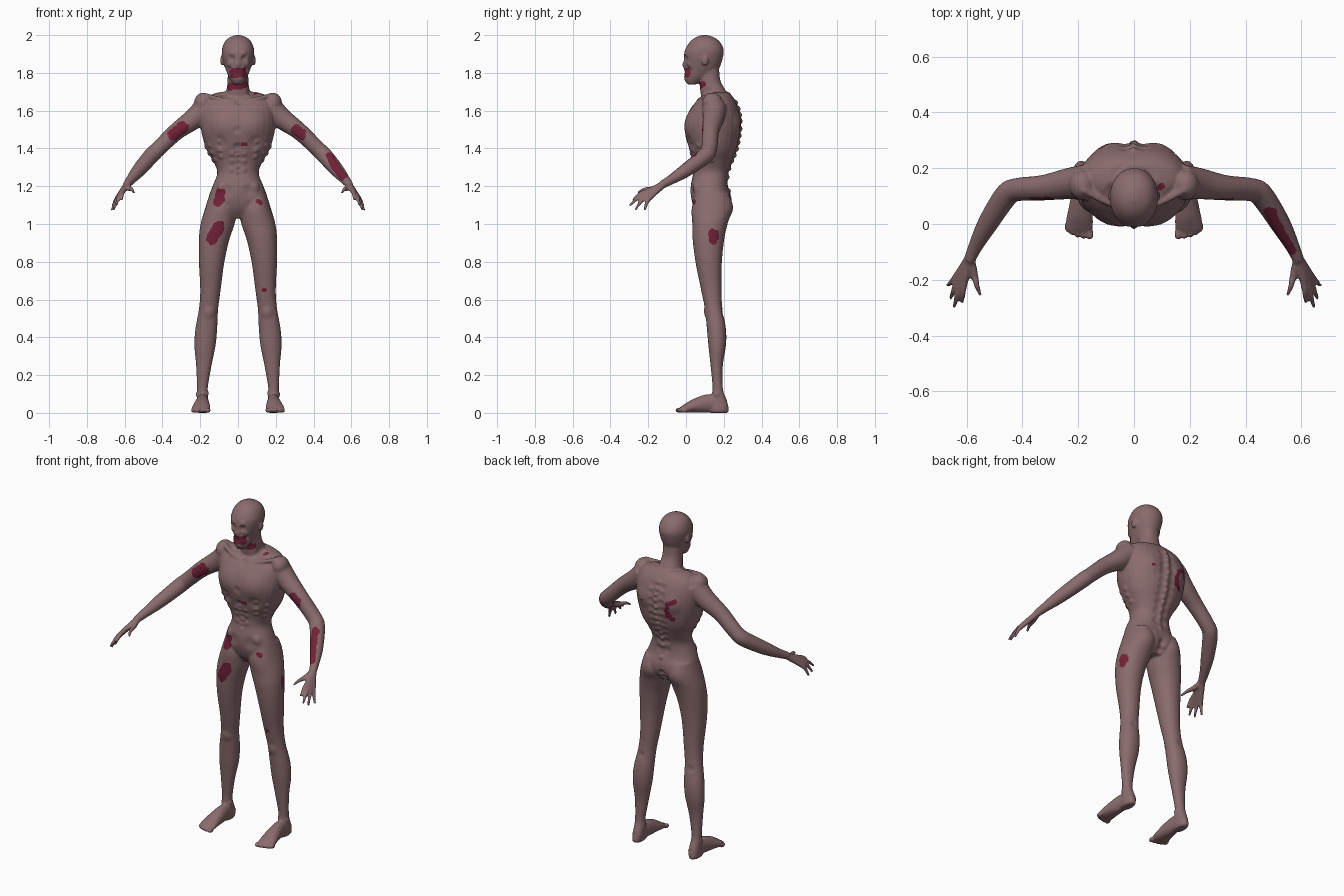
import bpy, bmesh, math
from mathutils import Vector, Matrix, kdtree, noise, geometry

bm = bmesh.new()


def material(name, rgb):
    m = bpy.data.materials.new(name)
    m.diffuse_color = (*rgb, 1)
    return m


def spline(rows, n=5):
    """Catmull-Rom interpolation of tuples."""
    p = [Vector(r) for r in rows]
    p = [p[0]] + p + [p[-1]]
    out = []
    for a, b, c, d in zip(p, p[1:], p[2:], p[3:]):
        for k in range(n):
            t = k / n
            out.append(0.5 * (2 * b + (c - a) * t + (2 * a - 5 * b + 4 * c - d) * t * t
                              + (3 * b - a - 3 * c + d) * t ** 3))
    return out + [p[-1]]


def skin_rings(rings):
    vs = [[bm.verts.new(p) for p in r] for r in rings]
    n = len(vs[0])
    faces = [bm.faces.new((a[i], a[(i + 1) % n], b[(i + 1) % n], b[i]))
             for a, b in zip(vs, vs[1:]) for i in range(n)]
    faces += [bm.faces.new(vs[0][::-1]), bm.faces.new(vs[-1])]
    bmesh.ops.recalc_face_normals(bm, faces=faces)


def stack(rows, s=1, e=0.88, n=28):
    """Horizontal sections: z, x0, x1, y0, y1."""
    def pw(v):
        return math.copysign(abs(v) ** e, v)
    rings = []
    for r in rows:
        r = tuple(r)
        rings.append([(s * ((r[1] + r[2]) / 2 + (r[2] - r[1]) / 2 * pw(math.cos(2 * math.pi * i / n))),
                       (r[3] + r[4]) / 2 + (r[4] - r[3]) / 2 * pw(math.sin(2 * math.pi * i / n)),
                       r[0]) for i in range(n)])
    skin_rings(rings)


def tube(rows, s=1, n=16):
    """Path sections: x, y, z, side radius, up radius."""
    rows = [tuple(r) for r in spline(rows)]
    pts = [Vector((s * r[0], r[1], r[2])) for r in rows]
    rings = []
    for i, (p, r) in enumerate(zip(pts, rows)):
        t = (pts[min(i + 1, len(pts) - 1)] - pts[max(i - 1, 0)]).normalized()
        side = t.cross(Vector((0, 0, 1))).normalized()
        up = side.cross(t)
        rings.append([p + side * r[3] * math.cos(a) + up * r[4] * math.sin(a)
                      for a in (2 * math.pi * k / n for k in range(n))])
    skin_rings(rings)


def ball(c, r, s=1):
    bmesh.ops.create_icosphere(bm, subdivisions=3, radius=1, matrix=Matrix.LocRotScale(
        Vector((s * c[0], c[1], c[2])), None, Vector(r)))


def sym(rows):
    return spline([(z, -h, h, f, b) for z, h, f, b in rows])


# Torso, neck and head
stack(sym([(1.03, .07, .08, .2), (1.08, .145, .045, .235), (1.14, .155, .027, .24), (1.20, .135, .025, .222),
           (1.27, .11, .037, .225), (1.33, .13, .035, .245), (1.40, .17, .015, .272), (1.50, .196, -.008, .29),
           (1.58, .198, .008, .288), (1.64, .185, .045, .268), (1.68, .15, .09, .243), (1.70, .09, .105, .225)]))
stack(sym([(1.64, .085, .085, .24), (1.71, .062, .075, .208), (1.76, .055, .07, .182), (1.83, .055, .06, .175)]))
stack(sym([(1.738, .024, .012, .05), (1.755, .036, -.004, .085), (1.78, .05, -.011, .125), (1.81, .062, -.009, .165),
           (1.84, .073, -.008, .183), (1.88, .083, -.011, .195), (1.92, .086, -.006, .2), (1.96, .073, .017, .183),
           (1.985, .05, .045, .155), (2.0, .014, .08, .115)]), e=.95)
ball((0, -.006, 1.843), (.012, .013, .022))

for s in (1, -1):
    ball((.085, .1, 1.865), (.009, .018, .028), s)                     # ear
    ball((.185, .14, 1.64), (.048, .055, .055), s)                     # shoulder
    tube([(.015, .065, 1.645, .011, .011), (.09, .075, 1.66, .011, .011),
          (.185, .125, 1.685, .014, .012)], s)                         # collar bone
    # Leg
    stack(spline([(1.16, .03, .15, .05, .225), (1.08, .008, .175, .03, .243), (1.0, .018, .198, .033, .22),
                  (.92, .045, .207, .035, .203), (.8, .072, .207, .05, .19), (.65, .092, .2, .08, .188),
                  (.55, .105, .207, .1, .193), (.45, .11, .225, .11, .211), (.36, .118, .231, .118, .212),
                  (.25, .14, .222, .13, .195), (.13, .16, .217, .14, .195), (.07, .157, .218, .13, .215),
                  (.015, .158, .22, .12, .228), (0, .165, .212, .13, .218)]), s, .95)
    # Foot and toes
    tube([(.187, .21, .035, .028, .033), (.187, .13, .05, .033, .05), (.192, .05, .038, .044, .038),
          (.196, 0, .024, .05, .024), (.197, -.025, .017, .046, .015)], s)
    for i, (x, y) in enumerate([(.158, -.036), (.182, -.034), (.203, -.029), (.222, -.022), (.238, -.01)]):
        w = .014 if i == 0 else .0105
        ball((x, y, .014), (w, .021, .014), s)
    # Arm
    tube([(x, y, z, r, r) for x, y, z, r in
          [(.165, .15, 1.62, .066), (.23, .145, 1.56, .057), (.325, .13, 1.49, .046), (.42, .123, 1.4, .042),
           (.46, .1, 1.36, .043), (.525, .0, 1.285, .037), (.568, -.08, 1.234, .026), (.59, -.13, 1.207, .021)]], s)
    # Fingers and thumb, fused into a palm at the wrist
    for k, t in [((.607, -.205, 1.175), (.615, -.282, 1.125)), ((.62, -.207, 1.162), (.645, -.3, 1.095)),
                 ((.63, -.2, 1.15), (.658, -.268, 1.075)), ((.636, -.187, 1.142), (.668, -.22, 1.07)),
                 ((.572, -.18, 1.187), (.55, -.255, 1.165))]:
        mid = (Vector(k) + Vector(t)) / 2 + Vector((.002, -.004, .007))
        tube([(*p, r, r) for p, r in [((.588, -.12, 1.208), .018), (k, .0135), (mid, .0105), (t, .0065)]], s, 10)

# Fuse the parts into one smooth skin
src_me = bpy.data.meshes.new("body_parts")
bm.to_mesh(src_me)
bm.free()
src = bpy.data.objects.new("body_parts", src_me)
bpy.context.collection.objects.link(src)
rm = src.modifiers.new("fuse", 'REMESH')
rm.mode = 'VOXEL'
rm.voxel_size = .006
sm = src.modifiers.new("soften", 'SMOOTH')
sm.factor, sm.iterations = .5, 5
me = bpy.data.meshes.new_from_object(src.evaluated_get(bpy.context.evaluated_depsgraph_get()))
bpy.data.objects.remove(src)
me.name = "body"
body = bpy.data.objects.new("body", me)
bpy.context.collection.objects.link(body)

# Sculpted bumps (+) and dents (-): centre, radius, height
sculpt = [((0, .02, 1.41), .03, -.01), ((0, .0, 1.5), .03, -.006), ((0, .04, 1.655), .03, -.01),
          ((0, .03, 1.265), .014, -.008), ((0, .24, 1.08), .03, -.014), ((0, .22, 1.04), .03, -.014),
          ((0, -.01, 1.80), .022, -.006)]
sculpt += [((0, .29, 1.2 + .038 * i), .02, .009) for i in range(13)]         # vertebrae
sculpt += [((0, .03, 1.29 + .03 * i), .016, -.005) for i in range(4)]        # belly line
for s in (1, -1):
    sculpt += [((s * .034, -.01, 1.877), .026, -.011), ((s * .035, -.01, 1.905), .022, .004),
               ((s * .055, .01, 1.815), .028, -.008), ((s * .055, .01, 1.845), .02, .004),
               ((s * .09, 0, 1.54), .09, .008), ((s * .1, .01, 1.43), .05, -.007),
               ((s * .075, .12, 1.69), .04, -.013), ((s * .1, .28, 1.53), .07, .009),
               ((s * .075, .245, 1.10), .08, .007), ((s * .105, .03, 1.2), .035, .008),
               ((s * .06, .03, 1.17), .05, -.007), ((s * .155, .09, .53), .04, .007),
               ((s * .165, .2, .53), .03, -.005), ((s * .22, .16, .1), .02, .006), ((s * .157, .16, .105), .02, .006)]
    sculpt += [((s * .033, .28, 1.22 + .045 * i), .03, -.006) for i in range(10)]
    sculpt += [((s * .035, .03, 1.29 + .04 * i), .022, .005) for i in range(3)]
    sculpt += [((s * (.1 + .03 * j), .03 + .05 * j, 1.345 + .045 * i - .012 * j), .02, .006)
               for i in range(3) for j in range(3)]                           # ribs
tree = kdtree.KDTree(len(me.vertices))
for v in me.vertices:
    tree.insert(v.co, v.index)
tree.balance()
normals = [v.normal.copy() for v in me.vertices]
for c, r, h in sculpt:
    c = tree.find(c)[0]
    for _, i, d in tree.find_range(c, r):
        me.vertices[i].co += normals[i] * h * (1 - (d / r) ** 2) ** 2
for v in me.vertices:
    v.co.z = max(v.co.z, 0)

# Wounds: path on the skin and width
wounds = [([(-.035, 0, 1.8), (0, -.01, 1.803), (.035, 0, 1.8)], .025),
          ([(-.055, .095, 1.725), (0, .07, 1.735), (.04, .085, 1.735)], .02),
          ([(-.34, .09, 1.475), (-.3, .09, 1.51)], .034), ([(.335, .09, 1.475), (.31, .09, 1.5)], .03),
          ([(.487, .045, 1.36), (.515, -.02, 1.31), (.555, -.09, 1.25)], .024),
          ([(-.105, .03, 1.12), (-.1, .03, 1.16)], .028), ([(-.135, .045, .925), (-.1, .035, .985)], .032),
          ([(.115, .03, 1.12), (.125, .03, 1.12)], .014), ([(.135, .08, .65), (.143, .08, .65)], .011),
          ([(.03, .01, 1.42), (.045, .01, 1.42)], .011), ([(.09, .12, 1.7), (.1, .13, 1.705)], .012),
          ([(.207, .15, .925), (.207, .15, .94)], .032), ([(.09, .27, 1.52), (.095, .27, 1.52)], .011),
          ([(-.115, .28, 1.555), (-.08, .29, 1.54), (-.068, .29, 1.5), (-.075, .29, 1.46), (-.105, .28, 1.44)], .016)]
segments = []
for path, r in wounds:
    p = [tree.find(q)[0] for q in path]
    segments += [(a, b, r) for a, b in zip(p, p[1:])]


def wounded(c):
    for a, b, r in segments:
        if (c - a).length > (b - a).length + 2 * r:
            continue
        q, t = geometry.intersect_point_line(c, a, b) if a != b else (a, 0)
        q = a.lerp(b, min(1, max(0, t)))
        if (c - q).length < r * (1 + .3 * noise.noise(c * 45)):
            return True
    return False


me.materials.clear()
me.materials.append(material("pale skin", (.255, .148, .155)))
me.materials.append(material("dark blood", (.165, .016, .04)))
for f in me.polygons:
    f.use_smooth = True
    f.material_index = int(wounded(f.center))
me.update()
